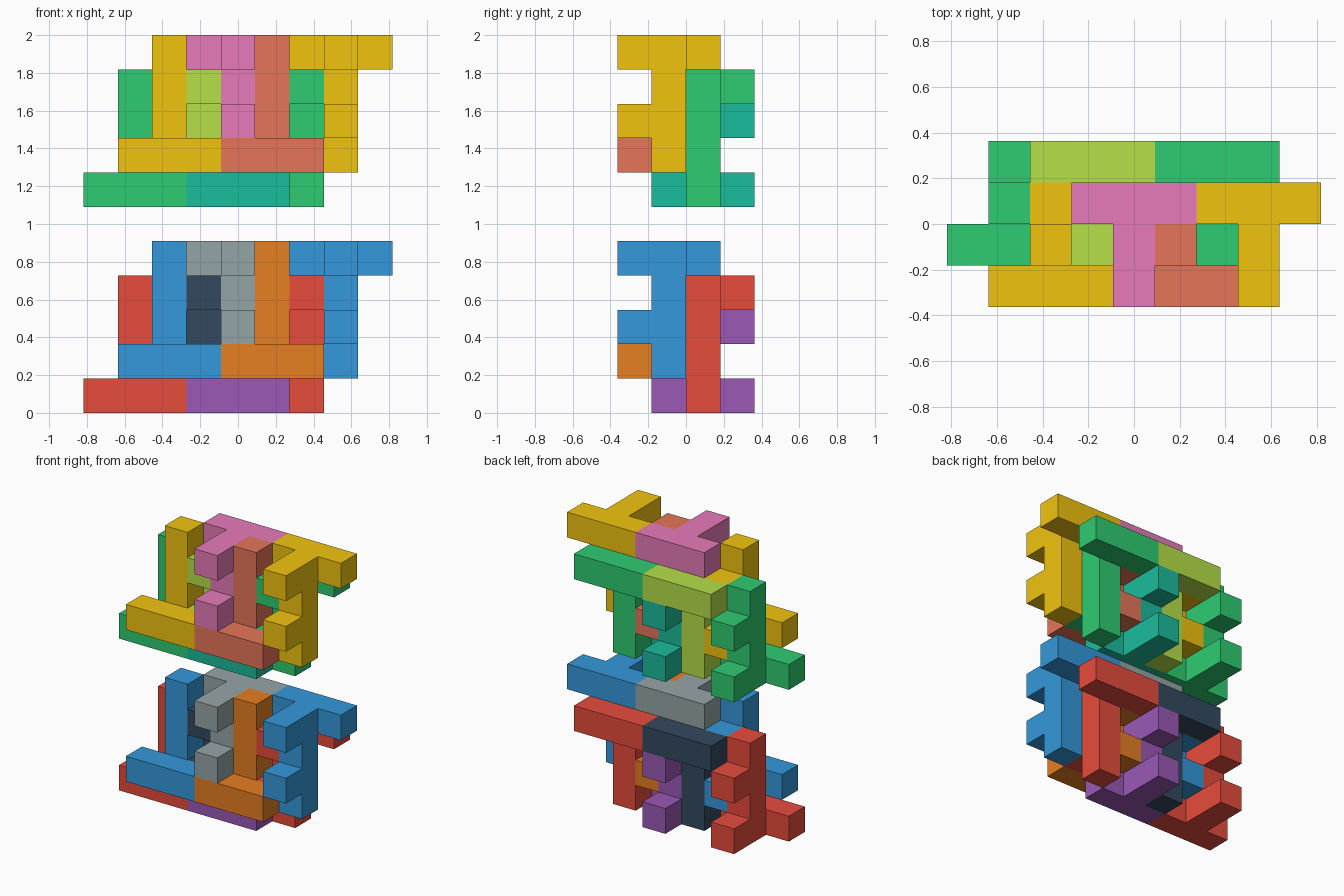
import bpy, bmesh
from mathutils import Vector

if "Cube" in bpy.data.objects:
    bpy.data.objects.remove(bpy.data.objects["Cube"])

U = 2 / 11  # edge of one cube cell
SIDES = [(1, 0, 0), (-1, 0, 0), (0, 1, 0), (0, -1, 0), (0, 0, 1), (0, 0, -1)]

# One puzzle piece: cross bar, upright post and two teeth (cells x, y, z)
PIECE = [(x, 2, 4) for x in (-1, 0, 1)] + [(0, 1, z) for z in (1, 2, 3, 4)] + [(0, 0, 2), (0, 0, 4)]


def turn(cells, ysum, zsum):
    """Half turn about an x-parallel axis."""
    return [(x, ysum - y, zsum - z) for x, y, z in cells]


FRONT_HIGH = PIECE
FRONT_LOW = turn(PIECE, 2, 5)
BACK_LOW = turn(FRONT_HIGH, 3, 4)
BACK_HIGH = turn(FRONT_LOW, 3, 4)


def material(name, hexcol):
    srgb = [int(hexcol[i:i + 2], 16) / 255 for i in (0, 2, 4)]
    lin = [c / 12.92 if c <= 0.04045 else ((c + 0.055) / 1.055) ** 2.4 for c in srgb]
    m = bpy.data.materials.new(name)
    m.diffuse_color = (*lin, 1)
    m.use_nodes = True
    m.node_tree.nodes["Principled BSDF"].inputs["Base Color"].default_value = m.diffuse_color
    return m


def build(name, cells, cx, z0, mat):
    """Join cells into one shell, keeping only the outer faces."""
    cells = {(x + cx, y, z + z0) for x, y, z in cells}
    bm = bmesh.new()
    for cell in cells:
        centre = Vector(cell) + Vector((-4, -1.5, 0.5))
        for side in SIDES:
            if tuple(a + b for a, b in zip(cell, side)) in cells:
                continue
            n = Vector(side)
            a = Vector((n.y, n.z, n.x))
            b = n.cross(a)
            quad = [centre + (n + s * a + t * b) / 2 for s, t in ((-1, -1), (1, -1), (1, 1), (-1, 1))]
            bm.faces.new([bm.verts.new(p * U) for p in quad])
    bmesh.ops.remove_doubles(bm, verts=bm.verts, dist=1e-4)
    bmesh.ops.dissolve_limit(bm, angle_limit=0.01, verts=bm.verts, edges=bm.edges)
    bmesh.ops.recalc_face_normals(bm, faces=bm.faces)
    me = bpy.data.meshes.new(name)
    bm.to_mesh(me)
    bm.free()
    me.materials.append(mat)
    bpy.context.collection.objects.link(bpy.data.objects.new(name, me))


# Part name, shape, centre column, colour slot
LAYOUT = [
    ("front_left_piece", FRONT_LOW, 2, 0),
    ("front_right_piece", FRONT_HIGH, 7, 0),
    ("front_middle_high_piece", FRONT_HIGH, 4, 1),
    ("front_middle_low_piece", FRONT_LOW, 5, 2),
    ("back_left_piece", BACK_LOW, 1, 3),
    ("back_right_piece", BACK_HIGH, 6, 3),
    ("back_middle_low_piece", BACK_LOW, 4, 4),
    ("back_middle_high_piece", BACK_HIGH, 3, 5),
]

# Two identical assemblies, one above the other, in different colours
for level, z0, colours in (
    ("lower", 0, ["3498DB", "95A5A6", "E67E22", "E74C3C", "9B59B6", "34495E"]),
    ("upper", 6, ["F1C40F", "E77BBA", "E67559", "2ECC71", "1ABC9C", "B5E048"]),
):
    mats = [material(f"{level}_colour_{i}", c) for i, c in enumerate(colours)]
    for name, cells, cx, slot in LAYOUT:
        build(f"{level}_{name}", cells, cx, z0, mats[slot])
